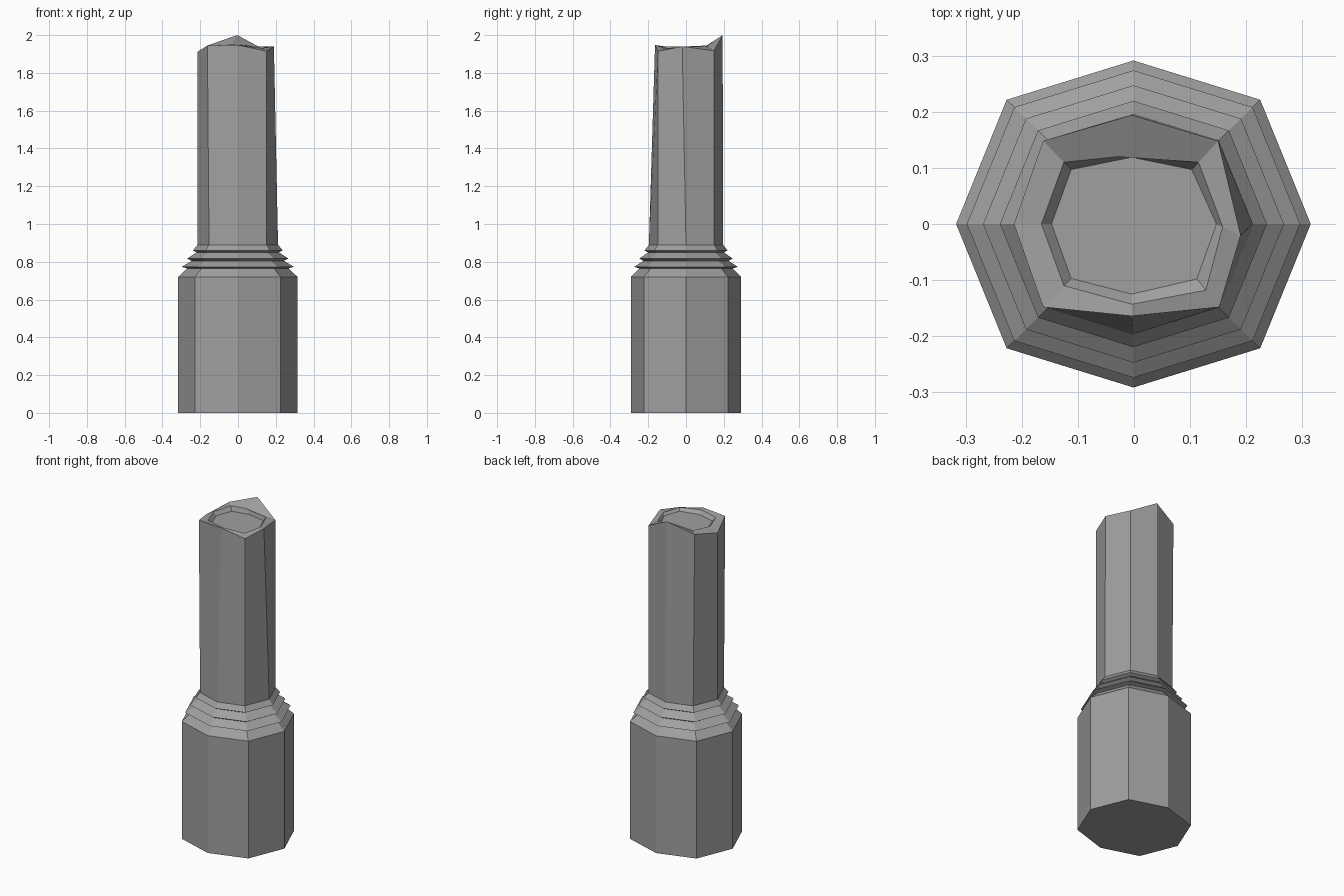
import bpy, bmesh

stone = bpy.data.materials.new("grey stone")
stone.diffuse_color = (0.35, 0.35, 0.35, 1)

# Slightly squashed octagon, counter-clockwise from +x
OCT = [(1, 0), (.715, .76), (0, 1), (-.715, .76),
       (-1, 0), (-.715, -.76), (0, -1), (.715, -.76)]


def octagon(r, z):
    return [(x * r - 0.001, y * r * 0.922, z) for x, y in OCT]


def loft(name, rings):
    """Skin a stack of eight-point rings and cap both ends."""
    bm = bmesh.new()
    vs = [[bm.verts.new(p) for p in ring] for ring in rings]
    for a, b in zip(vs, vs[1:]):
        for i in range(8):
            j = (i + 1) % 8
            bm.faces.new((a[i], a[j], b[j], b[i]))
    bm.faces.new(vs[0][::-1])
    bm.faces.new(vs[-1])
    me = bpy.data.meshes.new(name)
    bm.to_mesh(me)
    bm.free()
    me.materials.append(stone)
    ob = bpy.data.objects.new(name, me)
    bpy.context.collection.objects.link(ob)
    return ob


# Pedestal, stepped collar and foot of the shaft: (radius, height)
profile = [(.316, 0), (.316, .72), (.268, .765), (.297, .773),
           (.245, .805), (.268, .817), (.218, .85), (.238, .86), (.213, .89)]

# Broken rim of the shaft
rim = [(.19, -.02, 1.94), (.15, .148, 1.917), (-.004, .194, 2.0),
       (-.162, .148, 1.945), (-.214, 0, 1.912), (-.162, -.148, 1.945),
       (-.004, -.164, 1.948), (.152, -.148, 1.915)]
# Inner lip, then the shallow hollow
lip = [(.158, -.005, 1.935), (.115, .11, 1.94), (-.03, .12, 1.95),
       (-.125, .11, 1.945), (-.165, 0, 1.94), (-.125, -.11, 1.94),
       (-.004, -.143, 1.942), (.128, -.118, 1.932)]
hollow = [(.147, 0, 1.92), (.103, .097, 1.92), (-.004, .119, 1.92),
          (-.112, .097, 1.92), (-.147, 0, 1.92), (-.112, -.097, 1.92),
          (-.004, -.125, 1.92), (.112, -.098, 1.92)]

loft("broken_column", [octagon(r, z) for r, z in profile] + [rim, lip, hollow])
